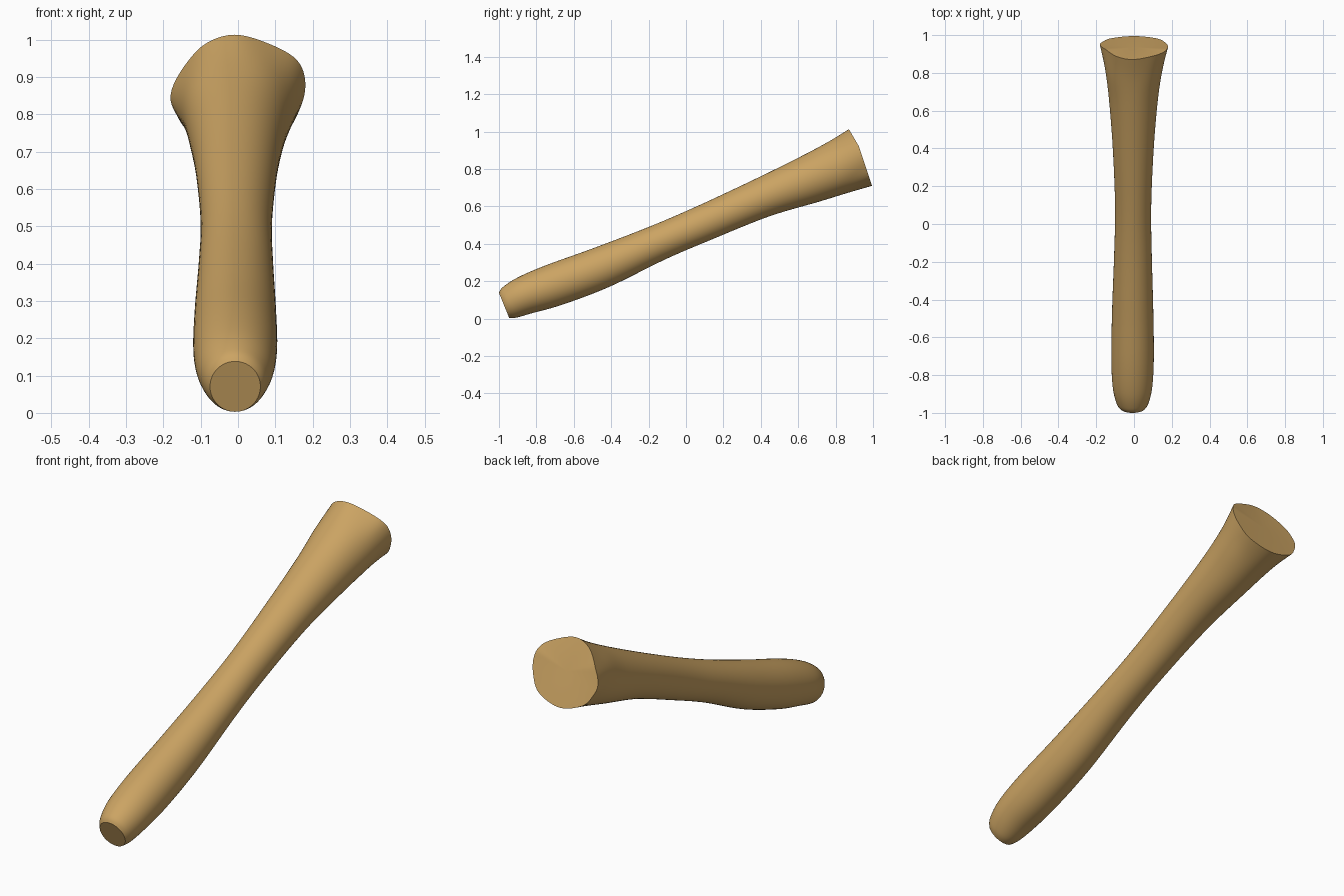
import bpy, bmesh, math

if "Cube" in bpy.data.objects:
    bpy.data.objects.remove(bpy.data.objects["Cube"])

SIDES, STEPS = 64, 6

# stations: upper edge (y, z), lower edge (y, z), left x, right x
STATIONS = [
    (-1.0, .138, -.945, .003, -.075, .06),
    (-.98, .168, -.905, .006, -.094, .078),
    (-.90, .220, -.82, .030, -.113, .097),
    (-.75, .285, -.66, .075, -.120, .105),
    (-.50, .375, -.41, .170, -.116, .102),
    (-.20, .490, -.115, .315, -.105, .094),
    (.05, .597, .13, .420, -.100, .091),
    (.35, .737, .44, .545, -.112, .104),
    (.60, .860, .71, .625, -.132, .126),
    (.76, .945, .87, .674, -.152, .150),
]
# outline of the wide end seen from the front (x, z), clockwise from the top
END = [(-.01, 1.013), (.08, .990), (.155, .948), (.18, .89), (.168, .82), (.12, .747),
       (0, .710), (-.12, .745), (-.168, .805), (-.18, .855), (-.15, .92), (-.09, .987)]


def spline(p0, p1, p2, p3, t):
    """Catmull-Rom blend of four tuples."""
    return tuple(.5 * (2 * b + (c - a) * t + (2 * a - 5 * b + 4 * c - d) * t * t
                       + (3 * b - a - 3 * c + d) * t ** 3)
                 for a, b, c, d in zip(p0, p1, p2, p3))


def ellipse_ring(s):
    uy, uz, ly, lz, xl, xr = s
    ring = []
    for i in range(SIDES):
        a = math.tau * i / SIDES
        k = (1 + math.cos(a)) / 2
        ring.append(((xl + xr) / 2 + (xr - xl) / 2 * math.sin(a),
                     ly + (uy - ly) * k, lz + (uz - lz) * k))
    return ring


def end_ring():
    ring, n = [], len(END)
    for i in range(SIDES):
        f = i * n / SIDES
        j = int(f)
        x, z = spline(*[END[(j + k) % n] for k in (-1, 0, 1, 2)], f - j)
        # cut plane, leaning further forward near the top
        y = .995 - (z - .71) * .333 - max(0, z - .92) * .25
        ring.append((x, y, z))
    return ring


# control rings, then a smooth loft through them
controls = [ellipse_ring(s) for s in STATIONS] + [end_ring()]
rings = []
last = len(controls) - 1
for i in range(last):
    quad = [controls[min(max(i + k, 0), last)] for k in (-1, 0, 1, 2)]
    for s in range(STEPS):
        rings.append([spline(*pts, s / STEPS) for pts in zip(*quad)])
rings.append(controls[-1])

bm = bmesh.new()
loops = [[bm.verts.new(p) for p in r] for r in rings]
for a, b in zip(loops, loops[1:]):
    for i in range(SIDES):
        j = (i + 1) % SIDES
        bm.faces.new((a[i], a[j], b[j], b[i]))

# flat fan caps on both ends
for loop in (loops[0], loops[-1]):
    centre = bm.verts.new([sum(v.co[k] for v in loop) / SIDES for k in range(3)])
    for i in range(SIDES):
        bm.faces.new((loop[i], loop[(i + 1) % SIDES], centre))
bmesh.ops.recalc_face_normals(bm, faces=bm.faces)

mesh = bpy.data.meshes.new("flared_handle")
bm.to_mesh(mesh)
bm.free()
handle = bpy.data.objects.new("flared_handle", mesh)
bpy.context.collection.objects.link(handle)

tan = bpy.data.materials.new("tan_wood")
tan.diffuse_color = (.60, .37, .125, 1)
tan.use_nodes = True
tan.node_tree.nodes["Principled BSDF"].inputs["Base Color"].default_value = tan.diffuse_color
mesh.materials.append(tan)

bpy.context.view_layer.objects.active = handle
handle.select_set(True)
bpy.ops.object.shade_smooth_by_angle(angle=math.radians(35))
